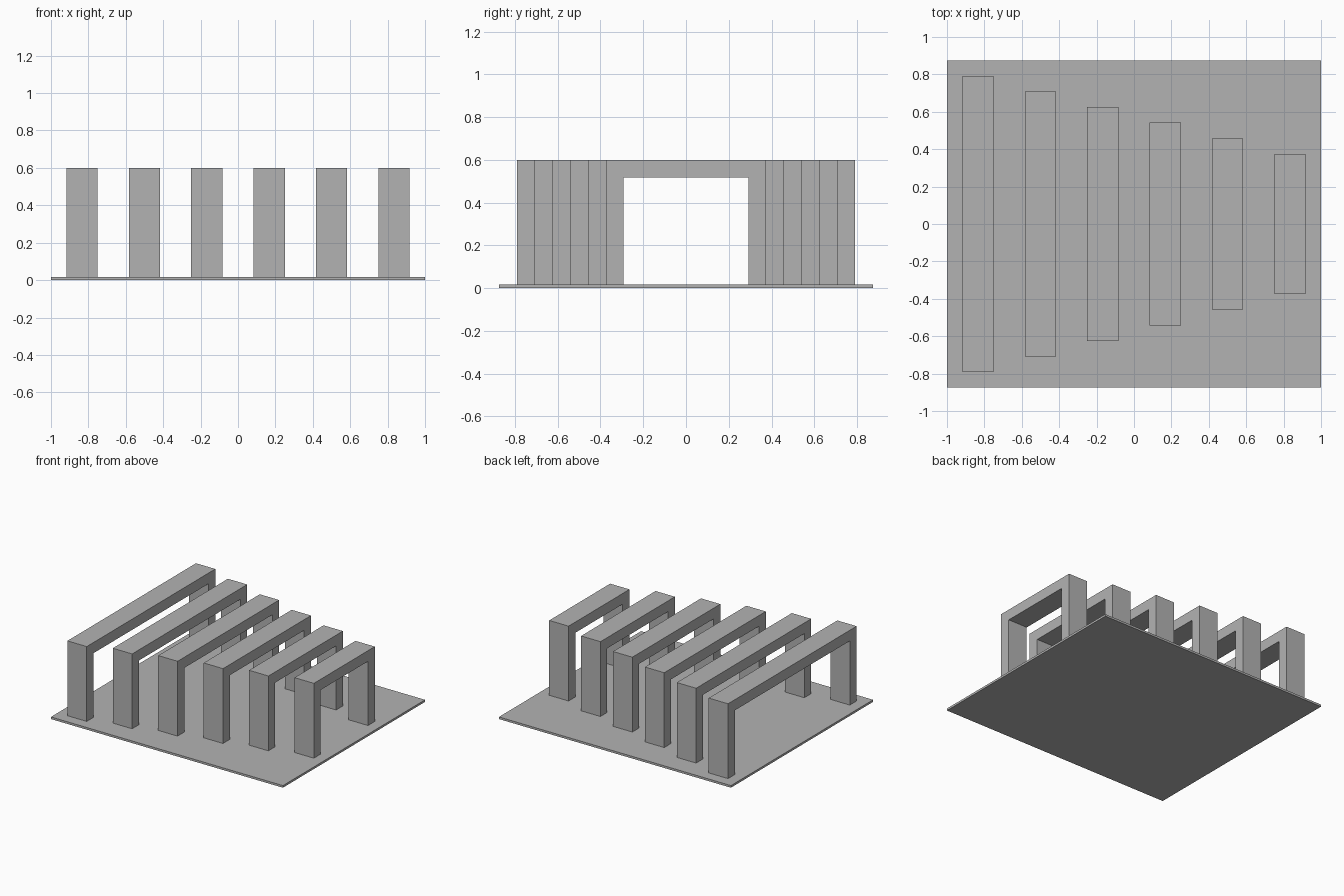
import bpy
import bmesh

if "Cube" in bpy.data.objects:
    bpy.data.objects.remove(bpy.data.objects["Cube"], do_unlink=True)

U = 1 / 12            # module: leg and beam thickness
BASE_TOP = U / 5
TOP = BASE_TOP + 7 * U

grey = bpy.data.materials.new("plain_grey")
grey.use_nodes = True
colour = (0.45, 0.45, 0.45, 1)
grey.diffuse_color = colour
grey.node_tree.nodes["Principled BSDF"].inputs["Base Color"].default_value = colour


def extruded(name, profile, x, width):
    """Solid from a (y, z) profile, extruded along x and centred on x."""
    bm = bmesh.new()
    face = bm.faces.new([bm.verts.new((x - width / 2, y, z)) for y, z in profile])
    moved = bmesh.ops.extrude_face_region(bm, geom=[face])["geom"]
    bmesh.ops.translate(bm, vec=(width, 0, 0),
                        verts=[v for v in moved if isinstance(v, bmesh.types.BMVert)])
    bmesh.ops.recalc_face_normals(bm, faces=bm.faces)
    mesh = bpy.data.meshes.new(name)
    bm.to_mesh(mesh)
    bm.free()
    mesh.materials.append(grey)
    obj = bpy.data.objects.new(name, mesh)
    bpy.context.collection.objects.link(obj)
    return obj


# Thin base plate
D = 10.5 * U
extruded("base_plate", [(-D, 0), (D, 0), (D, BASE_TOP), (-D, BASE_TOP)], 0, 2)

# Row of square arches, narrowing towards +x
for i in range(6):
    outer = (9.5 - i) * U
    inner = outer - U
    half = [(outer, TOP), (outer, BASE_TOP), (inner, BASE_TOP), (inner, TOP - U)]
    profile = half + [(-y, z) for y, z in reversed(half)]
    extruded(f"arch_{i + 1}", profile, (4 * i - 10) * U, 2 * U)
